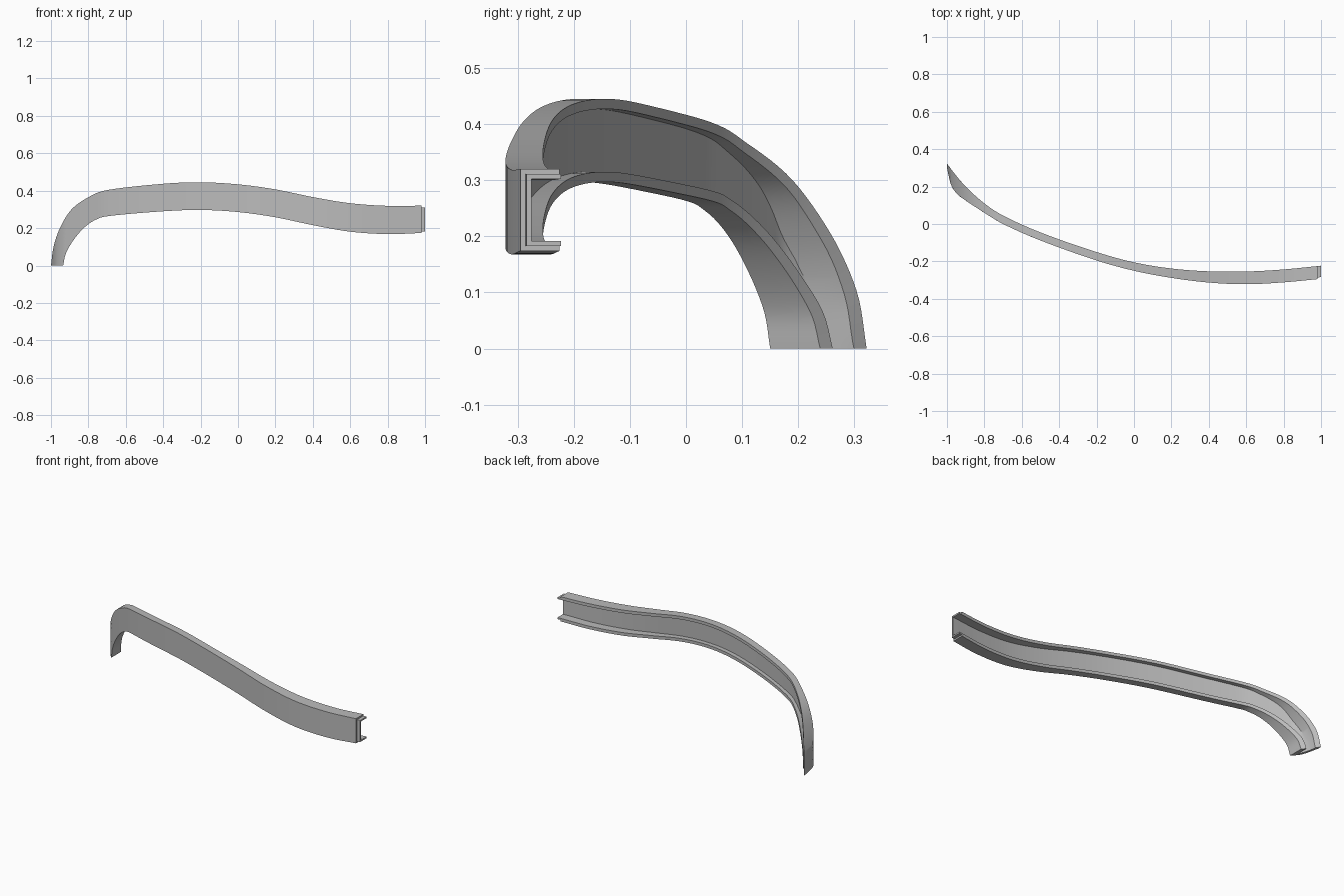
import bpy
import bmesh
from mathutils import Vector

old_cube = bpy.data.objects.get("Cube")
if old_cube:
    bpy.data.objects.remove(old_cube, do_unlink=True)

WALL = 0.018          # thickness of web and flanges
WEB_STEPS = 8         # divisions across the web

# Web front and flange back as curves y(x) in plan
FRONT = [(-1, .30), (-.98, .215), (-.95, .165), (-.915, .136), (-.8, .06), (-.7, 0),
         (-.5, -.088), (-.2, -.195), (0, -.25), (.2, -.288), (.4, -.313), (.6, -.322),
         (.8, -.312), (1, -.293)]
BACK = [(-1, .322), (-.99, .31), (-.96, .27), (-.9, .2), (-.8, .11), (-.7, .045),
        (-.5, -.045), (-.2, -.15), (0, -.205), (.2, -.238), (.4, -.253), (.6, -.254),
        (.8, -.243), (1, -.223)]

# Matching points of the upper and lower edge: x, z, x, z
EDGES = [(-1, 0, -.935, 0), (-.985, .105, -.92, .065), (-.95, .205, -.88, .135),
         (-.89, .3, -.825, .2), (-.8, .365, -.76, .245), (-.69, .405, -.68, .266),
         (-.4, .437, -.4, .29), (-.2, .445, -.2, .297), (0, .434, 0, .286),
         (.2, .407, .2, .258), (.4, .366, .4, .216), (.6, .333, .6, .181),
         (.8, .319, .8, .168), (.98, .32, .98, .174)]


def smooth_value(keys, x):
    """Cubic Hermite interpolation through (x, value) keys."""
    x = min(max(x, keys[0][0]), keys[-1][0])
    last = len(keys) - 1
    i = next(k for k in range(last) if x <= keys[k + 1][0])

    def slope(k):
        a, b = keys[max(k - 1, 0)], keys[min(k + 1, last)]
        return (b[1] - a[1]) / (b[0] - a[0])

    (xa, va), (xb, vb) = keys[i], keys[i + 1]
    span = xb - xa
    t = (x - xa) / span
    return (va * (1 + 2 * t) * (1 - t) ** 2 + vb * t * t * (3 - 2 * t)
            + span * t * (1 - t) * (slope(i) * (1 - t) - slope(i + 1) * t))


def section(upper, lower, inset=0.0):
    """Closed C-shaped ring between an upper and a lower edge point (x, z)."""
    across = lower - upper
    flange = WALL / across.length
    start = inset / across.length

    def point(s, depth):
        x, z = upper + across * s
        front, back = smooth_value(FRONT, x), smooth_value(BACK, x)
        step = 0.004
        steep = (smooth_value(FRONT, x + step) - smooth_value(FRONT, x - step)) / (2 * step)
        y = back if depth is None else min(front + depth * (1 + steep ** 2) ** 0.5, back)
        return Vector((x, y, z))

    def web(a, b, depth):
        return [point(a + (b - a) * k / WEB_STEPS, depth) for k in range(WEB_STEPS + 1)]

    return (web(start, 1 - start, inset)
            + [point(1 - start, None), point(1 - flange, None)]
            + web(1 - flange, flange, WALL)
            + [point(flange, None), point(start, None)])


def sweep(name, rings, material):
    """Join rings into a closed solid with end caps."""
    bm = bmesh.new()
    loops = [[bm.verts.new(p) for p in ring] for ring in rings]
    for a, b in zip(loops, loops[1:]):
        for k in range(len(a)):
            n = (k + 1) % len(a)
            bm.faces.new((a[k], a[n], b[n], b[k]))
    # End caps: strip across the web, plus one quad for each flange
    w = WEB_STEPS
    for loop in (loops[0], loops[-1]):
        inner = w + 3
        for k in range(w):
            bm.faces.new((loop[k], loop[k + 1], loop[inner + w - k - 1], loop[inner + w - k]))
        bm.faces.new((loop[w], loop[w + 1], loop[w + 2], loop[inner]))
        bm.faces.new((loop[0], loop[inner + w], loop[inner + w + 1], loop[inner + w + 2]))
    bmesh.ops.recalc_face_normals(bm, faces=bm.faces)
    mesh = bpy.data.meshes.new(name)
    bm.to_mesh(mesh)
    bm.free()
    mesh.materials.append(material)
    obj = bpy.data.objects.new(name, mesh)
    bpy.context.collection.objects.link(obj)
    bpy.ops.object.select_all(action='DESELECT')
    obj.select_set(True)
    bpy.context.view_layer.objects.active = obj
    bpy.ops.object.shade_smooth_by_angle(angle=0.5)
    return obj


grey = bpy.data.materials.new("plain grey")
grey.use_nodes = True
colour = (0.5, 0.5, 0.5, 1)
grey.diffuse_color = colour
grey.node_tree.nodes["Principled BSDF"].inputs["Base Color"].default_value = colour

# Main curved channel
tracks = [[(i, edge[c]) for i, edge in enumerate(EDGES)] for c in range(4)]
rings = []
SUB = 6
for n in range((len(EDGES) - 1) * SUB + 1):
    ux, uz, lx, lz = (smooth_value(track, n / SUB) for track in tracks)
    rings.append(section(Vector((ux, uz)), Vector((lx, lz))))
sweep("curved_channel", rings, grey)

# Thin joining tongue on the straight end
top, bottom = EDGES[-1][1], EDGES[-1][3]
tongue = [section(Vector((x, top)), Vector((x, bottom)), WALL / 2) for x in (.98, 1)]
sweep("joining_tongue", tongue, grey)
